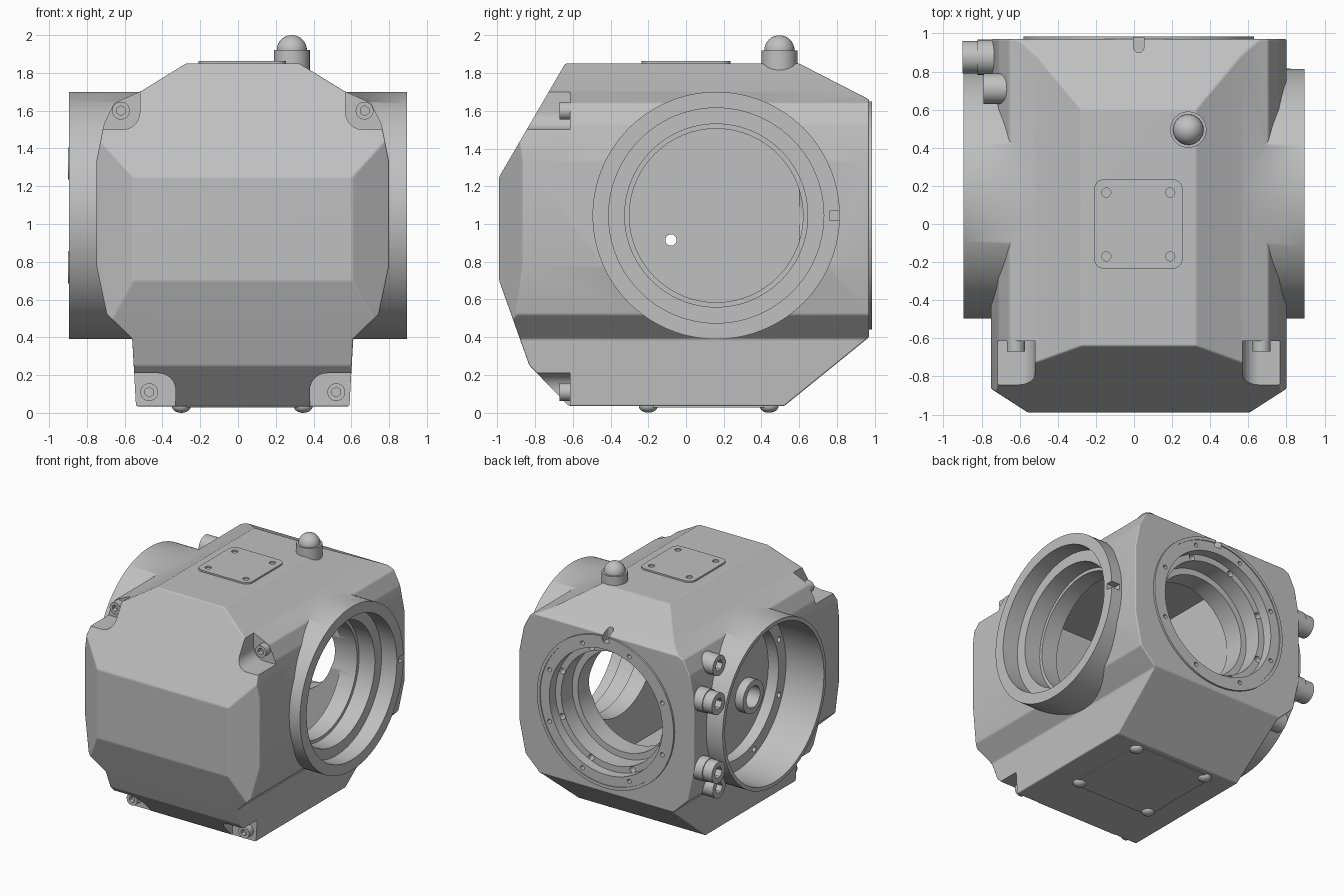
import bpy, bmesh, math
from mathutils import Vector, Matrix

if "Cube" in bpy.data.objects:
    bpy.data.objects.remove(bpy.data.objects["Cube"])

grey = bpy.data.materials.new("machine_grey")
grey.use_nodes = True
GREY = (0.53, 0.53, 0.53, 1)
grey.diffuse_color = GREY
grey.node_tree.nodes["Principled BSDF"].inputs["Base Color"].default_value = GREY

CX, AY, AZ = 0.025, 0.16, 1.045     # body centre line, side bore axis
TURN = {"x": Matrix.Rotation(math.pi / 2, 4, "Y"),
        "y": Matrix.Rotation(-math.pi / 2, 4, "X"), "z": Matrix()}


def finish(name, bm):
    bmesh.ops.recalc_face_normals(bm, faces=bm.faces)
    me = bpy.data.meshes.new(name)
    bm.to_mesh(me)
    bm.free()
    me.materials.append(grey)
    ob = bpy.data.objects.new(name, me)
    bpy.context.collection.objects.link(ob)
    return ob


def activate(ob):
    bpy.ops.object.select_all(action="DESELECT")
    ob.select_set(True)
    bpy.context.view_layer.objects.active = ob


def smooth(ob, angle=30):
    activate(ob)
    bpy.ops.object.shade_smooth_by_angle(angle=math.radians(angle))
    return ob


def cyl(name, axis, centre, r, a, b, sides=32):
    """Cylinder along an axis from a to b; centre gives the two other coordinates."""
    bm = bmesh.new()
    bmesh.ops.create_cone(bm, cap_ends=True, segments=sides, radius1=r, radius2=r, depth=b - a)
    pos = list(centre)
    pos.insert("xyz".index(axis), (a + b) / 2)
    bmesh.ops.transform(bm, matrix=Matrix.Translation(pos) @ TURN[axis], verts=bm.verts)
    return finish(name, bm)


def box(name, lo, hi, axis=None, radius=0):
    """Box, with the edges along one axis optionally rounded."""
    bm = bmesh.new()
    bmesh.ops.create_cube(bm, size=1)
    for v in bm.verts:
        v.co = [(l + h) / 2 + c * (h - l) for l, h, c in zip(lo, hi, v.co)]
    if axis:
        i = "xyz".index(axis)
        edges = [e for e in bm.edges if abs(e.verts[0].co[i] - e.verts[1].co[i]) > 1e-4]
        bmesh.ops.bevel(bm, geom=edges, offset=radius, segments=6, profile=0.5, affect="EDGES")
    return finish(name, bm)


def prism(name, points, axis):
    """Outline in the two other axes, swept through the whole body."""
    bm = bmesh.new()
    i = "xyz".index(axis)
    ring = []
    for p in points:
        co = list(p)
        co.insert(i, -3)
        ring.append(bm.verts.new(co))
    face = bm.faces.new(ring)
    out = bmesh.ops.extrude_face_region(bm, geom=[face])["geom"]
    push = Vector((0, 0, 0))
    push[i] = 6
    bmesh.ops.translate(bm, vec=push, verts=[g for g in out if isinstance(g, bmesh.types.BMVert)])
    return finish(name, bm)


def combine(ob, tool, op="DIFFERENCE"):
    activate(ob)
    m = ob.modifiers.new("cut", "BOOLEAN")
    m.operation, m.object, m.solver = op, tool, "EXACT"
    bpy.ops.object.modifier_apply(modifier=m.name)
    bpy.data.objects.remove(tool)


def socket_bolt(name, axis, centre, r, a, b):
    """Cap screw whose hex socket opens at end a."""
    ob = cyl(name, axis, centre, r, a, b)
    combine(ob, cyl("hex", axis, centre, r * 0.55, a - r * 0.7, a + r * 0.7, 6))
    return smooth(ob)


# Housing: three outlines intersected, then rounded edges
half = [(0.30, 1.85), (0.535, 1.705), (0.68, 1.64), (0.735, 1.53), (0.775, 1.33),
        (0.775, 0.78), (0.72, 0.52), (0.585, 0.39), (0.565, 0.035)]
front = [(CX + x, z) for x, z in half] + [(CX - x, z) for x, z in reversed(half)]
side = [(-0.99, 1.25), (-0.64, 1.85), (0.60, 1.85), (0.97, 1.66), (0.97, 0.40),
        (0.52, 0.035), (-0.62, 0.035), (-0.83, 0.25), (-0.99, 0.70)]
plan = [(CX - 1, 1.2), (CX + 1, 1.2), (CX + 1, -0.72), (CX + 0.58, -0.99), (CX + 0.5, -1.2),
        (CX - 0.5, -1.2), (CX - 0.58, -0.99), (CX - 1, -0.72)]
housing = prism("housing", front, "y")
combine(housing, prism("side_outline", side, "x"), "INTERSECT")
combine(housing, prism("plan_outline", plan, "z"), "INTERSECT")
bm = bmesh.new()
bm.from_mesh(housing.data)
bmesh.ops.remove_doubles(bm, verts=bm.verts, dist=0.004)
bmesh.ops.dissolve_limit(bm, angle_limit=0.02, verts=bm.verts, edges=bm.edges)
bm.to_mesh(housing.data)
bm.free()
bev = housing.modifiers.new("round", "BEVEL")
bev.width, bev.segments, bev.limit_method, bev.angle_limit = 0.03, 3, "ANGLE", math.radians(12)
activate(housing)
bpy.ops.object.modifier_apply(modifier=bev.name)

# Corner pockets for the front screws
for s in (-1, 1):
    for x, z0, z1 in ((0.545, 1.50, 2.2), (0.355, -0.5, 0.21)):
        xs = sorted((CX + s * x, CX + s * 1.3))
        combine(housing, box("pocket", (xs[0], -1.5, z0), (xs[1], -0.615, z1), "y", 0.09))

# Side tube, back flange, inner chamber and stepped bores
combine(housing, cyl("side_tube", "x", (AY, AZ), 0.655, -0.895, 0.895, 128), "UNION")
combine(housing, cyl("back_flange", "y", (CX, AZ), 0.605, 0.93, 0.985, 96), "UNION")
combine(housing, box("chamber", (-0.38, -0.65, 0.28), (0.48, 0.6, 1.6)))
for r, a, b in ((0.57, 0.76, 1.2), (0.485, 0.62, 1.0), (0.46, 0.4, 0.9),
                (0.625, -1.2, -0.56), (0.53, -0.9, -0.47)):
    combine(housing, cyl("side_bore", "x", (AY, AZ), r, a, b, 96))
for r, a, b in ((0.58, 0.978, 1.2), (0.50, 0.90, 1.2), (0.45, 0.76, 1.2), (0.40, 0.5, 1.2)):
    combine(housing, cyl("back_bore", "y", (CX, AZ), r, a, b, 96))

# Rings of small screw holes
for i in range(8):
    t = math.tau * (i + 0.5) / 8
    c, s = math.cos(t), math.sin(t)
    combine(housing, cyl("hole", "y", (CX + 0.54 * c, AZ + 0.54 * s), 0.017, 0.9, 1.1, 12))
    combine(housing, cyl("hole", "y", (CX + 0.475 * c, AZ + 0.475 * s), 0.025, 0.84, 0.95, 12))
    combine(housing, cyl("hole", "x", (AY + 0.58 * c, AZ + 0.58 * s), 0.022, -0.6, -0.51, 12))

# Rim notch, top keyway and shaft passage
combine(housing, box("notch", (0.82, 0.76, 1.02), (1, 0.9, 1.07)))
combine(housing, box("keyway", (CX - 0.027, 0.9, 1.6), (CX + 0.027, 1.1, 1.9), "z", 0.026))
combine(housing, cyl("shaft_boss", "x", (-0.08, 0.915), 0.13, -0.54, -0.40, 48), "UNION")
combine(housing, cyl("shaft_seat", "x", (-0.08, 0.915), 0.085, -0.7, -0.43, 32))
combine(housing, cyl("shaft_hole", "x", (-0.08, 0.915), 0.03, -0.7, -0.3, 24))
smooth(housing, 32)
wn = housing.modifiers.new("even_shading", "WEIGHTED_NORMAL")
wn.keep_sharp = True

# Front screws in the pockets
for side_name, s in (("right", -1), ("left", 1)):
    for level, x, z in (("upper", 0.645, 1.6), ("lower", 0.495, 0.11)):
        socket_bolt(f"front_screw_{level}_{side_name}", "y", (CX + s * x, z), 0.047, -0.67, -0.6)

# Heavy screws beside the right tube
for level, s in (("upper", 1), ("lower", -1)):
    socket_bolt(f"long_screw_{level}", "x", (0.875, AZ + s * 0.275), 0.085, -0.9, -0.70)
    smooth(cyl(f"long_screw_collar_{level}", "x", (0.875, AZ + s * 0.275), 0.092, -0.82, -0.70))
    socket_bolt(f"short_screw_{level}", "x", (0.71, AZ + s * 0.49), 0.08, -0.79, -0.60)

# Top cover plate with four holes
plate = box("top_plate", (CX - 0.235, -0.235, 1.84), (CX + 0.23, 0.235, 1.863), "z", 0.055)
for x in (-0.17, 0.165):
    for y in (-0.17, 0.165):
        combine(plate, cyl("hole", "z", (CX + x, y), 0.024, 1.851, 1.9, 20))
smooth(plate)

# Bottom cover plate and domed feet
smooth(box("bottom_plate", (-0.34, -0.24, 0.028), (0.385, 0.48, 0.05), "z", 0.03))
for fx, x in (("right", -0.3), ("left", 0.345)):
    for fy, y in (("front", -0.2), ("back", 0.44)):
        bm = bmesh.new()
        bmesh.ops.create_uvsphere(bm, u_segments=24, v_segments=12, radius=0.05)
        bmesh.ops.transform(bm, verts=bm.verts, matrix=Matrix.Translation((x, y, 0.035))
                            @ Matrix.Diagonal((1, 1, 0.7, 1)))
        smooth(finish(f"foot_{fy}_{fx}", bm))

# Breather cap on top
smooth(cyl("breather_base", "z", (0.285, 0.495), 0.095, 1.78, 1.92, 40))
bm = bmesh.new()
bmesh.ops.create_uvsphere(bm, u_segments=32, v_segments=16, radius=0.08,
                          matrix=Matrix.Translation((0.285, 0.495, 1.92)))
smooth(finish("breather_dome", bm))
